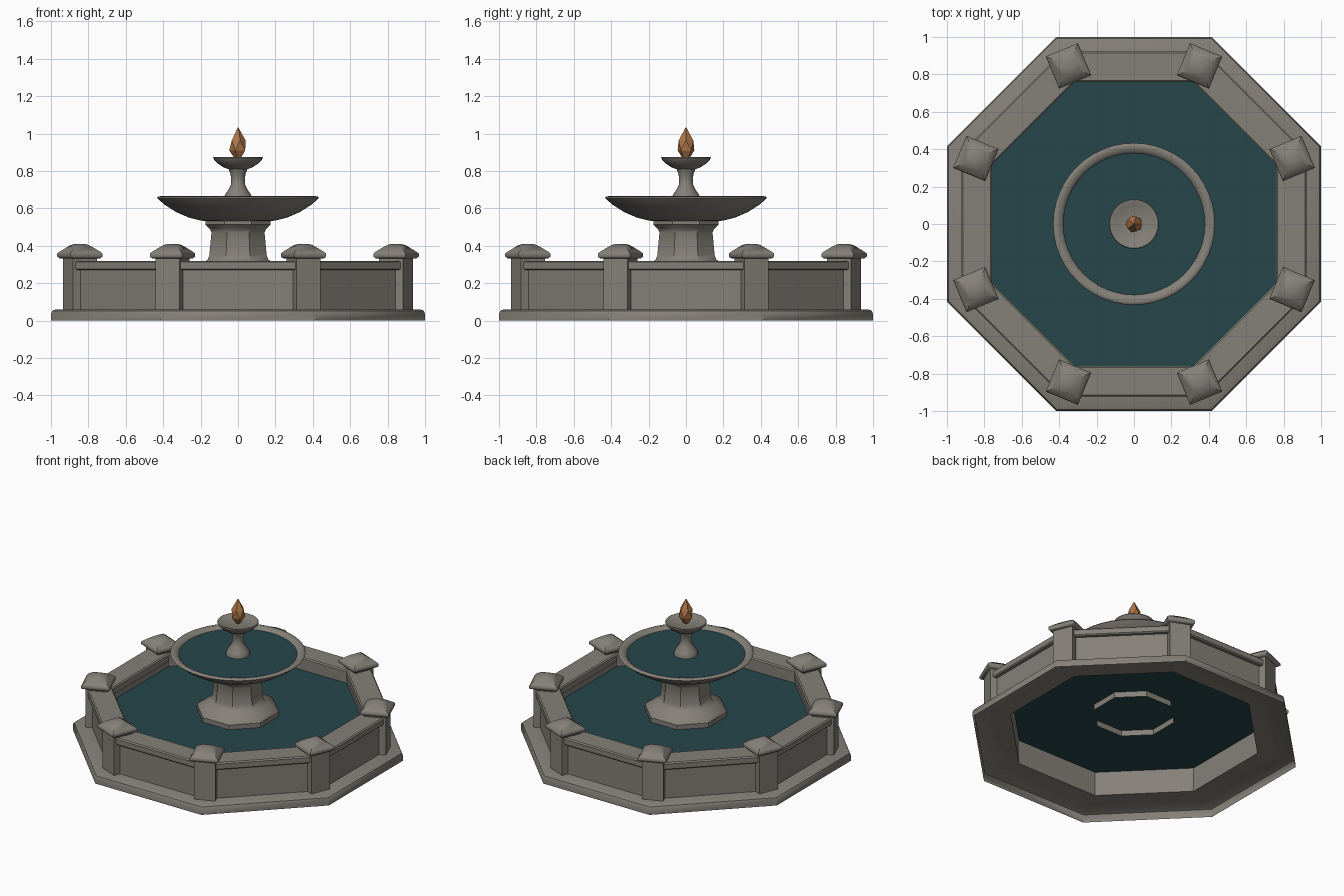
import bpy, bmesh, math
from mathutils import Matrix

if "Cube" in bpy.data.objects:
    bpy.data.objects.remove(bpy.data.objects["Cube"])


def material(name, rgb):
    m = bpy.data.materials.new(name)
    m.diffuse_color = (*rgb, 1)
    m.use_nodes = True
    m.node_tree.nodes["Principled BSDF"].inputs["Base Color"].default_value = m.diffuse_color
    return m


STONE = material("weathered stone", (0.235, 0.22, 0.19))
WATER = material("dark water", (0.020, 0.061, 0.069))
COPPER = material("copper", (0.42, 0.18, 0.065))


def finish(name, bm, mat, smooth):
    mesh = bpy.data.meshes.new(name)
    bm.to_mesh(mesh)
    bm.free()
    mesh.materials.append(mat)
    if smooth:
        mesh.shade_smooth()
        mesh.set_sharp_from_angle(angle=math.radians(smooth))
    ob = bpy.data.objects.new(name, mesh)
    bpy.context.collection.objects.link(ob)
    return ob


def lathe(name, profile, sides, mat, flats=False, loop=False, cap_low=False,
          cap_high=False, smooth=30, matrix=None):
    """Revolve (radius, z) points; flats=True makes radius the distance to a flat side."""
    bm = bmesh.new()
    k = 1 / math.cos(math.pi / sides) if flats else 1
    start = math.pi / sides if flats else 0
    rings = []
    for r, z in profile:
        ring = []
        for i in range(sides):
            a = start + i * math.tau / sides
            ring.append(bm.verts.new((r * k * math.cos(a), r * k * math.sin(a), z)))
        rings.append(ring)
    pairs = list(zip(rings, rings[1:]))
    if loop:
        pairs.append((rings[-1], rings[0]))
    for low, high in pairs:
        for i in range(sides):
            j = (i + 1) % sides
            bm.faces.new((low[i], low[j], high[j], high[i]))
    if cap_low:
        bm.faces.new(rings[0][::-1])
    if cap_high:
        bm.faces.new(rings[-1])
    if matrix:
        bm.transform(matrix)
    return finish(name, bm, mat, smooth)


def beam(name, profile, half, angle):
    """Straight bar with a (distance, z) cross-section, mitred inwards and turned about z."""
    bm = bmesh.new()
    ends = []
    for s in (-1, 1):
        ends.append([bm.verts.new((d, s * min(half, d * math.tan(math.pi / 8)), z))
                     for d, z in profile])
    n = len(profile)
    for i in range(n):
        j = (i + 1) % n
        bm.faces.new((ends[0][i], ends[0][j], ends[1][j], ends[1][i]))
    bm.faces.new(ends[0])
    bm.faces.new(ends[1][::-1])
    bmesh.ops.recalc_face_normals(bm, faces=bm.faces)
    bm.transform(Matrix.Rotation(angle, 4, 'Z'))
    return finish(name, bm, STONE, 30)


# Octagonal plinth, hollow underneath, and the wall around the open middle
lathe("plinth", [(1, 0), (1, 0.035), (0.993, 0.052), (0.975, 0.06), (0.765, 0.06)],
      8, STONE, flats=True, smooth=42)
lathe("basin_wall", [(0.765, 0.06), (0.895, 0.06), (0.895, 0.28), (0.765, 0.28)],
      8, STONE, flats=True, loop=True)
lathe("basin_water", [(0.764, 0.23)], 8, WATER, flats=True, cap_high=True, smooth=0)

# Coping bars between the posts, corner posts and cushion caps
for i in range(8):
    beam(f"coping_{i + 1}", [(0.76, 0.27), (0.915, 0.27), (0.922, 0.277), (0.922, 0.312),
                             (0.914, 0.32), (0.768, 0.32), (0.76, 0.312)],
         0.345, math.radians(45 * i))
    place = (Matrix.Rotation(math.radians(22.5 + 45 * i), 4, 'Z')
             @ Matrix.Translation((0.915, 0, 0)))
    lathe(f"post_{i + 1}", [(0.07, 0.06), (0.07, 0.345)], 4, STONE, flats=True,
          cap_low=True, cap_high=True, matrix=place)
    lathe(f"post_cap_{i + 1}", [(0.083, 0.333), (0.093, 0.342), (0.093, 0.358), (0.085, 0.367),
                                (0.048, 0.396), (0.035, 0.405), (0.018, 0.41)], 4, STONE,
          flats=True, cap_low=True, cap_high=True, smooth=50, matrix=place)

# Octagonal pedestal, open underneath
lathe("pedestal", [(0.247, 0.19), (0.247, 0.262), (0.237, 0.276), (0.18, 0.313), (0.162, 0.327),
                   (0.153, 0.35), (0.142, 0.47), (0.15, 0.49), (0.175, 0.515), (0.175, 0.54)],
      8, STONE, flats=True, smooth=35)

# Large round bowl and its water
lathe("large_bowl", [(0.15, 0.53), (0.2, 0.535), (0.26, 0.55), (0.33, 0.58), (0.39, 0.618),
                     (0.425, 0.648), (0.433, 0.656), (0.428, 0.663), (0.415, 0.665),
                     (0.395, 0.66), (0.383, 0.65), (0.36, 0.62), (0.2, 0.57)],
      48, STONE, cap_low=True, cap_high=True, smooth=50)
lathe("large_bowl_water", [(0.381, 0.645)], 48, WATER, cap_high=True, smooth=0)

# Upper stem and small bowl
lathe("upper_stem", [(0.078, 0.6), (0.078, 0.655), (0.068, 0.675), (0.048, 0.705), (0.037, 0.73),
                     (0.036, 0.76), (0.042, 0.79), (0.055, 0.82)],
      24, STONE, cap_low=True, cap_high=True, smooth=50)
lathe("small_bowl", [(0.045, 0.808), (0.075, 0.818), (0.105, 0.838), (0.128, 0.86), (0.133, 0.87),
                     (0.13, 0.876), (0.12, 0.876), (0.105, 0.868), (0.03, 0.862)],
      32, STONE, cap_low=True, cap_high=True, smooth=50)

# Faceted copper bud: a 20-sided ball stretched into a flame
bud = bmesh.new()
bmesh.ops.create_icosphere(bud, subdivisions=1, radius=1)
for v in bud.verts:
    wide, z = ((0, 0.84), (0.047, 0.91), (0.041, 0.963), (0, 1.036))[
        sum(v.co.z > t for t in (-0.8, 0, 0.8))]
    flat = math.hypot(v.co.x, v.co.y) or 1
    v.co = (v.co.x / flat * wide, v.co.y / flat * wide, z)
finish("finial", bud, COPPER, 0)
